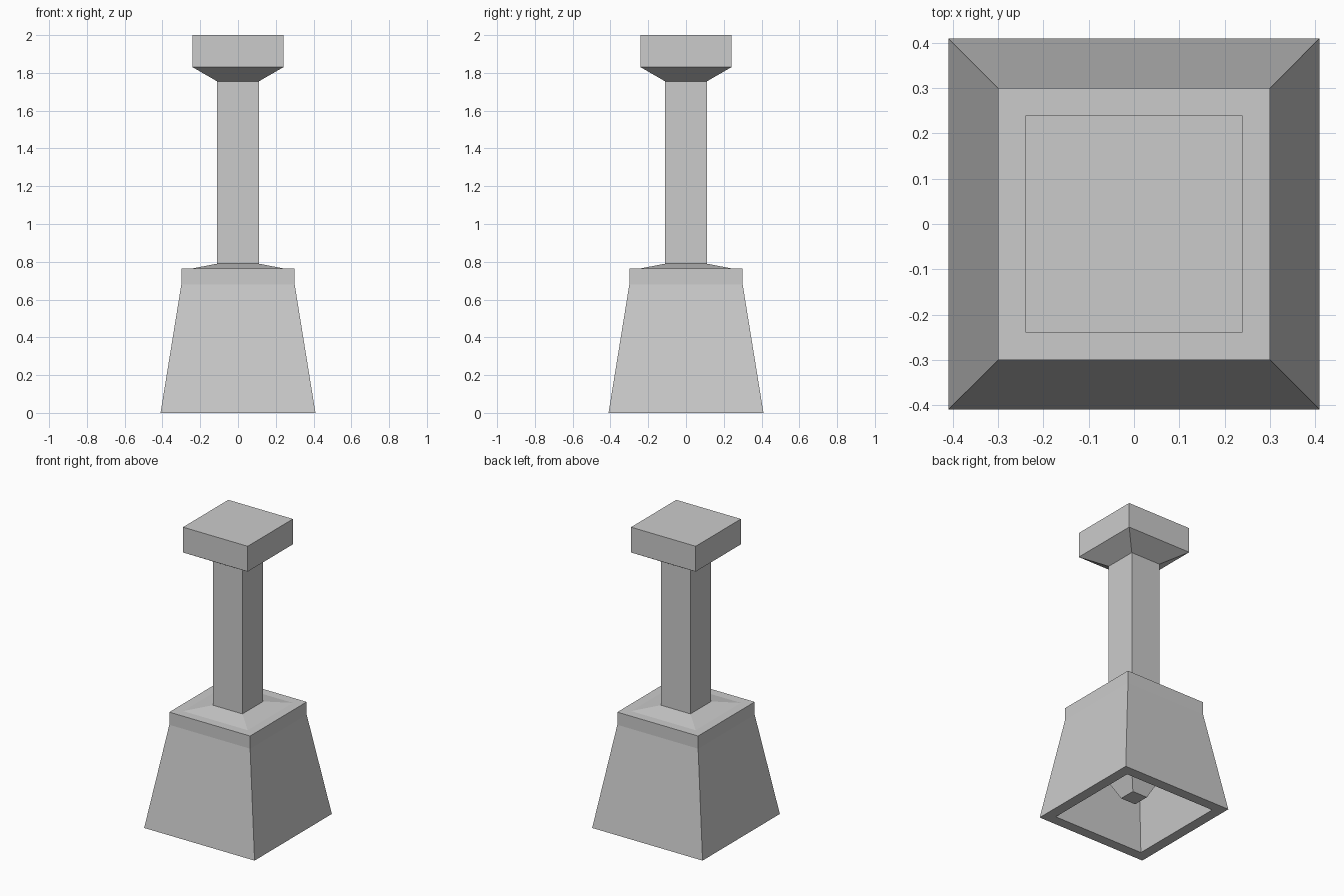
import bpy
import bmesh

if "Cube" in bpy.data.objects:
    bpy.data.objects.remove(bpy.data.objects["Cube"])


def square_loft(name, profile, cap_start=False, cap_end=False):
    """Stack square rings (half width, height) and skin them with flat quads."""
    bm = bmesh.new()
    rings = [[bm.verts.new((sx * h, sy * h, z))
              for sx, sy in ((-1, -1), (1, -1), (1, 1), (-1, 1))]
             for h, z in profile]
    for a, b in zip(rings, rings[1:]):
        for i in range(4):
            j = (i + 1) % 4
            bm.faces.new((a[i], a[j], b[j], b[i]))
    if cap_start:
        bm.faces.new(rings[0][::-1])
    if cap_end:
        bm.faces.new(rings[-1])
    mesh = bpy.data.meshes.new(name)
    bm.to_mesh(mesh)
    bm.free()
    obj = bpy.data.objects.new(name, mesh)
    bpy.context.collection.objects.link(obj)
    return obj


# Hollow flared base: ceiling, inner wall, rim, outer wall, collar, shoulder
square_loft("hollow_base", [
    (0.11, 0.69), (0.235, 0.69), (0.34, 0.0), (0.41, 0.0),
    (0.30, 0.68), (0.30, 0.765), (0.24, 0.765), (0.11, 0.79),
])

# Square post with the flared cap on top
square_loft("post_and_cap", [
    (0.11, 0.79), (0.11, 1.755), (0.24, 1.83), (0.24, 2.0),
], cap_end=True)

# Tapered foot of the post hanging inside the base
square_loft("inner_post", [
    (0.056, 0.11), (0.11, 0.225), (0.11, 0.69),
], cap_start=True)
